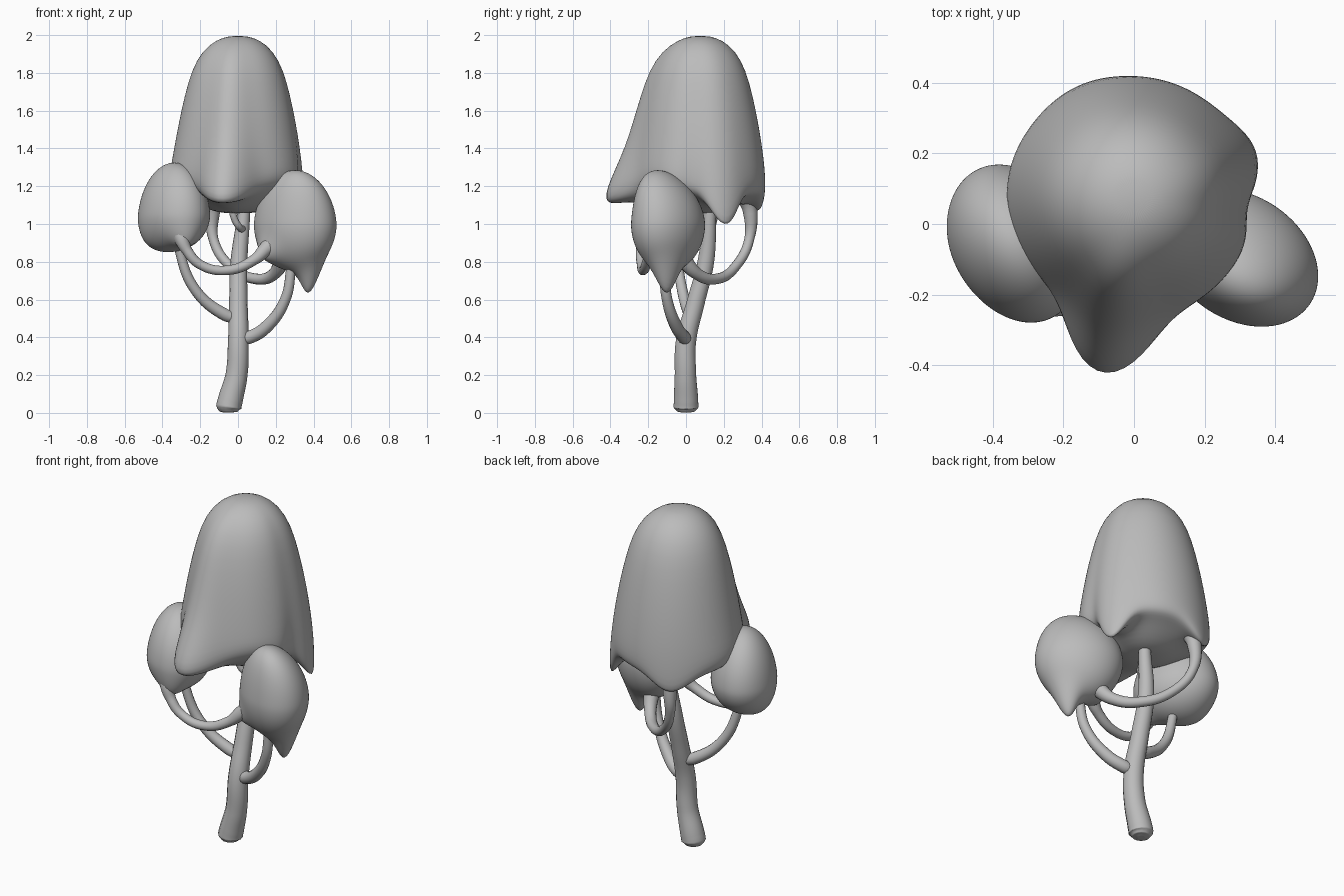
import bpy, bmesh, math
from mathutils import Vector

cube = bpy.data.objects.get("Cube")
if cube:
    bpy.data.objects.remove(cube, do_unlink=True)

clay = bpy.data.materials.new("clay_grey")
clay.use_nodes = True
GREY = (0.5, 0.5, 0.5, 1)
clay.diffuse_color = GREY
clay.node_tree.nodes["Principled BSDF"].inputs["Base Color"].default_value = GREY


def finish(obj, subdivide=False):
    obj.data.materials.clear()
    obj.data.materials.append(clay)
    for poly in obj.data.polygons:
        poly.use_smooth = True
    if subdivide:
        mod = obj.modifiers.new("smooth", "SUBSURF")
        mod.levels = mod.render_levels = 1


def from_bmesh(name, bm):
    bmesh.ops.recalc_face_normals(bm, faces=bm.faces)
    mesh = bpy.data.meshes.new(name)
    bm.to_mesh(mesh)
    bm.free()
    obj = bpy.data.objects.new(name, mesh)
    bpy.context.collection.objects.link(obj)
    finish(obj, True)


def bell(angle, centre, width):
    d = (angle - centre + 180) % 360 - 180
    return math.exp(-(d / width) ** 2)


# Tall hood: turned profile whose rim is pulled out and down into drips
# each drip: direction, width, outward reach, downward drop
DRIPS = [(260, 19, 0.17, 0.065), (22, 16, 0.03, 0.19), (118, 22, 0.01, 0.11),
         (205, 32, 0, -0.04), (172, 40, 0.02, 0),
         (315, 28, 0, -0.05), (354, 11, -0.025, -0.01)]
# each ring: radius share, height share, drip share
RINGS = [(0.13, 0.004, 0), (0.34, 0.03, 0), (0.55, 0.1, 0.1), (0.71, 0.22, 0.18),
         (0.82, 0.39, 0.25), (0.9, 0.55, 0.33), (0.96, 0.7, 0.46), (1, 0.83, 0.72),
         (1.01, 0.91, 0.96), (1, 0.965, 1.02), (0.96, 1, 0.98), (0.88, 1.02, 0.86),
         (0.76, 1.04, 0.6), (0.6, 1.075, 0.3), (0.4, 1.115, 0.1), (0.2, 1.13, 0)]


def hood(name, x, y, top, height, radius, segments=60):
    bm = bmesh.new()
    rows = []
    for size, depth, share in RINGS:
        row = []
        for i in range(segments):
            deg = 360 * i / segments
            a = math.radians(deg)
            reach = sum(out * bell(deg, c, w) for c, w, out, drop in DRIPS)
            sag = sum(drop * bell(deg, c, w) for c, w, out, drop in DRIPS)
            r = radius * size + reach * share
            z = top - height * depth - sag * share ** 3
            row.append(bm.verts.new((x + r * math.cos(a), y + r * math.sin(a), z)))
        rows.append(row)
    for upper, lower in zip(rows, rows[1:]):
        for i in range(segments):
            j = (i + 1) % segments
            bm.faces.new((upper[i], upper[j], lower[j], lower[i]))
    bm.faces.new(rows[0])
    bm.faces.new(rows[-1])
    from_bmesh(name, bm)


# Egg-shaped lobes, leaned at the top and pulled out at chosen points
def lobe(name, centre, rx, ry, up, down, lean=0, skew=0, pulls=()):
    bm = bmesh.new()
    bmesh.ops.create_uvsphere(bm, u_segments=40, v_segments=28, radius=1)
    for v in bm.verts:
        n = v.co.copy()
        taper = 1 - 0.08 * max(n.z, 0)
        h = max(n.z, 0) ** 2
        p = Vector((n.x * rx * taper - skew * n.y * ry,
                    n.y * ry * taper + lean * h,
                    n.z * (up if n.z > 0 else down)))
        p += Vector(centre)
        move = Vector()
        for spot, offset, size in pulls:
            d = (p - Vector(spot)).length / size
            move += Vector(offset) * math.exp(-d * d)
        v.co = p + move
    from_bmesh(name, bm)


# Round stems: smooth curves with a thickness at every point
def stem(name, points):
    curve = bpy.data.curves.new(name, "CURVE")
    curve.dimensions = "3D"
    curve.bevel_depth = 1
    curve.bevel_resolution = 5
    curve.resolution_u = 8
    curve.use_fill_caps = True
    spline = curve.splines.new("BEZIER")
    spline.bezier_points.add(len(points) - 1)
    for bp, (x, y, z, r) in zip(spline.bezier_points, points):
        bp.co = (x, y, z)
        bp.radius = r
        bp.handle_left_type = bp.handle_right_type = "AUTO"
    obj = bpy.data.objects.new(name, curve)
    bpy.context.collection.objects.link(obj)
    bpy.ops.object.select_all(action="DESELECT")
    obj.select_set(True)
    bpy.context.view_layer.objects.active = obj
    bpy.ops.object.convert(target="MESH")
    finish(bpy.context.object)


hood("hood", 0, 0.075, 2.0, 0.835, 0.34)

lobe("right_lobe", (-0.337, -0.055, 1.05), 0.185, 0.225, 0.275, 0.19, 0, 0.2,
     [((-0.28, -0.22, 0.95), (0.005, -0.01, -0.05), 0.07),
      ((-0.43, -0.05, 0.9), (-0.025, 0, -0.015), 0.13)])
lobe("left_lobe", (0.303, -0.095, 1.0), 0.212, 0.197, 0.285, 0.25, -0.055, 0.3,
     [((0.4, -0.1, 0.77), (-0.02, 0, -0.145), 0.07),
      ((0.16, -0.15, 0.86), (-0.03, -0.02, -0.03), 0.07)])

# Trunk with a rounded foot
stem("trunk", [(-0.05, 0, 0.001, 0.02), (-0.05, 0, 0.007, 0.048),
               (-0.049, 0, 0.03, 0.067), (-0.04, 0, 0.07, 0.066),
               (-0.008, -0.003, 0.2, 0.058), (0.002, 0, 0.38, 0.055),
               (0.002, 0.05, 0.58, 0.049), (0.005, 0.105, 0.8, 0.045),
               (0.03, 0.125, 1.05, 0.034), (0.035, 0.125, 1.16, 0.03)])

# Branches carrying the lobes
stem("right_branch", [(-0.01, 0.03, 0.5, 0.03), (-0.07, 0.02, 0.52, 0.033),
                      (-0.225, -0.02, 0.65, 0.028), (-0.31, -0.05, 0.86, 0.025),
                      (-0.32, -0.055, 0.93, 0.03)])
stem("left_branch", [(0.01, 0, 0.39, 0.03), (0.06, -0.01, 0.4, 0.035),
                     (0.15, -0.05, 0.455, 0.033), (0.25, -0.1, 0.6, 0.028),
                     (0.28, -0.115, 0.76, 0.026), (0.285, -0.115, 0.84, 0.03)])

# Looping tendrils joining the canopies
stem("front_tendril", [(-0.33, -0.15, 1.03, 0.06), (-0.305, -0.22, 0.94, 0.043),
                       (-0.27, -0.237, 0.86, 0.028), (-0.2, -0.235, 0.785, 0.025),
                       (-0.055, -0.225, 0.755, 0.025), (0.085, -0.2, 0.81, 0.028),
                       (0.15, -0.175, 0.87, 0.04), (0.24, -0.13, 0.95, 0.06)])
stem("back_tendril", [(-0.12, 0.3, 1.2, 0.07), (-0.133, 0.338, 1.08, 0.04),
                      (-0.13, 0.335, 0.92, 0.026), (-0.05, 0.27, 0.785, 0.026),
                      (0.09, 0.165, 0.71, 0.028), (0.19, 0.06, 0.735, 0.032),
                      (0.25, -0.05, 0.86, 0.05)])
stem("small_tendril", [(-0.035, 0.03, 1.12, 0.02), (-0.02, 0.035, 1.03, 0.018),
                       (0.01, 0.06, 0.98, 0.018), (0.025, 0.11, 0.975, 0.02)])
